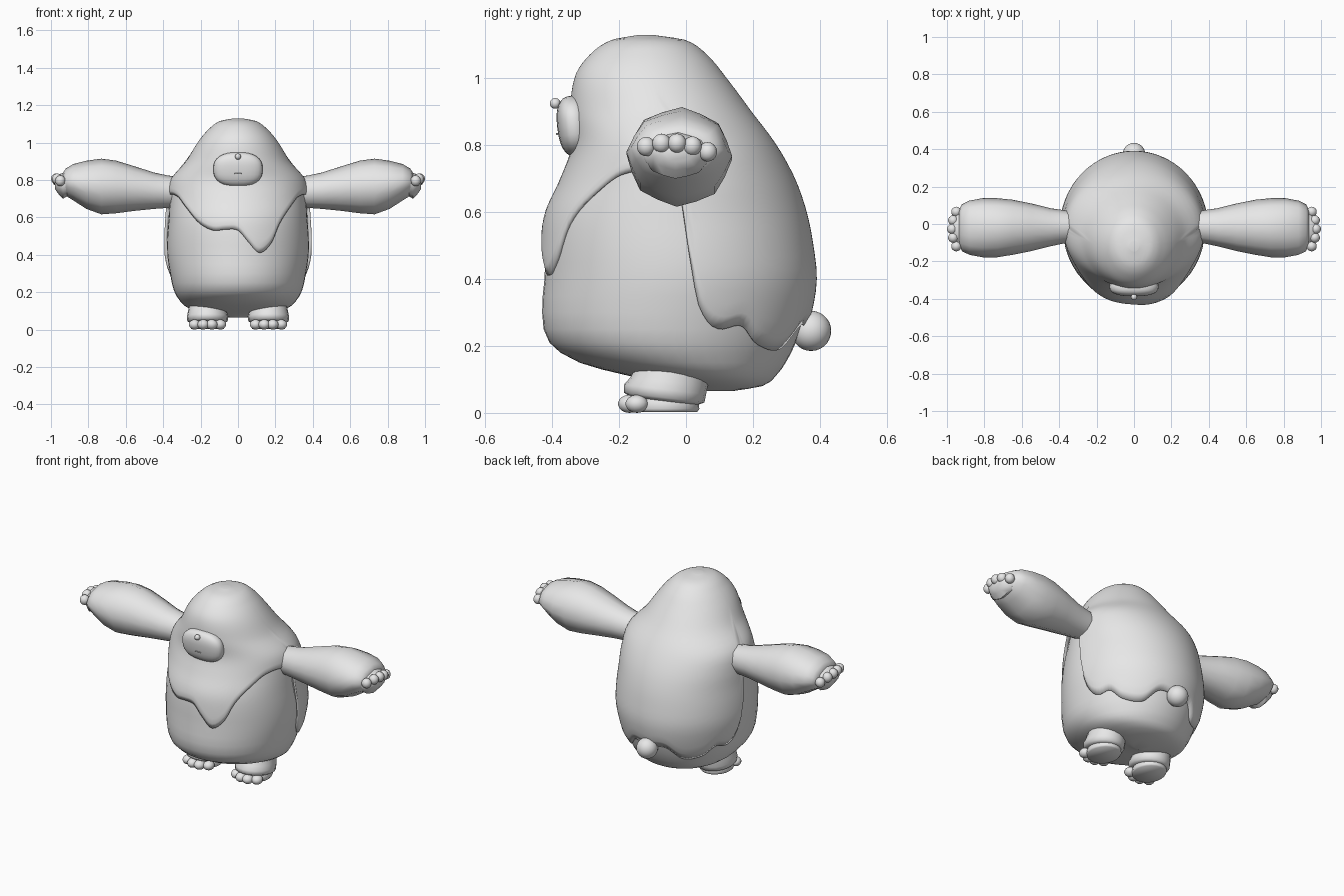
import bpy, bmesh, math
from mathutils import Vector

old = bpy.data.objects.get("Cube")
if old:
    bpy.data.objects.remove(old, do_unlink=True)

grey = bpy.data.materials.new("soft_grey")
grey.use_nodes = True
grey.diffuse_color = (0.8, 0.8, 0.8, 1)
grey.node_tree.nodes["Principled BSDF"].inputs["Base Color"].default_value = (0.8, 0.8, 0.8, 1)


def interp(table, t):
    """Smooth interpolation through rows (t, value, value...)."""
    n = len(table)
    t = min(max(t, table[0][0]), table[-1][0])
    i = max(k for k in range(n - 1) if table[k][0] <= t)
    a, b = table[i], table[i + 1]
    h = b[0] - a[0]
    u = (t - a[0]) / h

    def slope(k, c):
        p, q = table[max(k - 1, 0)], table[min(k + 1, n - 1)]
        return (q[c] - p[c]) / (q[0] - p[0])
    return [a[c] * (1 + 2 * u) * (1 - u) ** 2 + b[c] * u * u * (3 - 2 * u)
            + h * (slope(i, c) * u * (1 - u) ** 2 - slope(i + 1, c) * u * u * (1 - u))
            for c in range(1, len(a))]


def finish(name, bm, angle=60):
    bmesh.ops.recalc_face_normals(bm, faces=bm.faces)
    me = bpy.data.meshes.new(name)
    bm.to_mesh(me)
    bm.free()
    ob = bpy.data.objects.new(name, me)
    bpy.context.collection.objects.link(ob)
    me.materials.append(grey)
    bpy.ops.object.select_all(action="DESELECT")
    ob.select_set(True)
    bpy.context.view_layer.objects.active = ob
    bpy.ops.object.shade_smooth_by_angle(angle=math.radians(angle))
    return ob


def loft(name, rings, cap_start=True, cap_end=True, angle=60):
    bm = bmesh.new()
    rows = [[bm.verts.new(p) for p in ring] for ring in rings]
    n = len(rows[0])
    for r, s in zip(rows, rows[1:]):
        for i in range(n):
            j = (i + 1) % n
            bm.faces.new((r[i], r[j], s[j], s[i]))
    if cap_start:
        bm.faces.new(rows[0])
    if cap_end:
        bm.faces.new(rows[-1])
    return finish(name, bm, angle)


def ball(name, centre, size, power=1.0, tilt=0.0, seg=20):
    """Ellipsoid; power below 1 squares it off, tilt leans it about x."""
    bm = bmesh.new()
    bmesh.ops.create_uvsphere(bm, u_segments=seg, v_segments=seg // 2 + 2, radius=1)
    for v in bm.verts:
        p = Vector([math.copysign(abs(c) ** power, c) * s for c, s in zip(v.co, size)])
        y = p.y * math.cos(tilt) - p.z * math.sin(tilt)
        z = p.y * math.sin(tilt) + p.z * math.cos(tilt)
        v.co = Vector((p.x, y, z)) + Vector(centre)
    return finish(name, bm)


# Torso outline: height, half width, front y, back y
OUTLINE = [
    (0.065, 0.05, 0.02, 0.14), (0.08, 0.16, -0.02, 0.23), (0.11, 0.26, -0.17, 0.27),
    (0.15, 0.31, -0.32, 0.30), (0.21, 0.345, -0.41, 0.33), (0.30, 0.365, -0.432, 0.36),
    (0.40, 0.38, -0.425, 0.375), (0.50, 0.38, -0.42, 0.365), (0.60, 0.372, -0.405, 0.345),
    (0.70, 0.365, -0.36, 0.31), (0.80, 0.345, -0.325, 0.255), (0.90, 0.262, -0.33, 0.18),
    (1.00, 0.195, -0.315, 0.10), (1.06, 0.14, -0.27, 0.045), (1.10, 0.08, -0.205, -0.02),
    (1.113, 0.01, -0.13, -0.11)]


def torso_point(deg, z, grow):
    w, front, back = interp(OUTLINE, z)
    a = math.radians(deg)
    mid, depth = (front + back) / 2, (back - front) / 2
    lift = grow * max(0, (z - 0.9) / 0.213)
    return ((w + grow) * math.sin(a), mid - (depth + grow) * math.cos(a), z + lift)


# Body under the coat
STEPS = 48
levels = [0.065, 0.072, 0.08, 0.095, 0.11, 0.13, 0.15, 0.18, 0.21] + [0.25 + 0.05 * k for k in range(16)]
loft("body", [[torso_point(360 * i / STEPS, z, -0.002) for i in range(STEPS)] for z in levels])

# Hooded coat of hair with a wavy hem: angle from the front, hem height
SIDE = [(60, 0.71), (80, 0.72), (91, 0.68), (95, 0.48), (98, 0.36), (104, 0.28), (111, 0.25),
        (121, 0.26), (132, 0.205), (150, 0.19), (164, 0.26)]
HEM = ([(-180, 0.25)] + [(-a, z) for a, z in reversed(SIDE)]
       + [(-47, 0.65), (-33, 0.57), (-20, 0.53), (-10, 0.535), (0, 0.53), (8, 0.47), (17, 0.41),
          (27, 0.46), (35, 0.56), (47, 0.65)] + SIDE + [(180, 0.25)])
COLS, ROWS = 144, 36
coat_rings = []
for r in range(ROWS + 1):
    ring = []
    for c in range(COLS):
        deg = -180 + 360 * c / COLS
        hem = interp(HEM, deg)[0]
        z = hem + (1.113 - hem) * math.sin(r / ROWS * math.pi / 2)
        ring.append(torso_point(deg, z, 0.016 if r else 0.008))
    coat_rings.append(ring)
coat = loft("hair_coat", coat_rings, cap_start=False)
solid = coat.modifiers.new("thickness", "SOLIDIFY")
solid.thickness = 0.02
solid.offset = -1

# Face, nose and mouth
ball("face", (0, -0.335, 0.857), (0.132, 0.05, 0.091), 0.8, 0.12, 28)
ball("nose", (0, -0.391, 0.925), (0.016, 0.016, 0.016))
for s in (-1, 1):
    ball("mouth_side", (s * 0.009, -0.385, 0.834), (0.011, 0.004, 0.003), tilt=0.1, seg=10)

# Sleeves: distance out, bottom z, top z, front y, back y
ARM = [(0.28, 0.66, 0.81, -0.09, 0.06), (0.38, 0.65, 0.825, -0.105, 0.075),
       (0.45, 0.645, 0.84, -0.12, 0.085), (0.55, 0.635, 0.872, -0.145, 0.11),
       (0.65, 0.622, 0.903, -0.165, 0.13), (0.73, 0.616, 0.914, -0.178, 0.138),
       (0.81, 0.645, 0.903, -0.178, 0.138), (0.88, 0.69, 0.885, -0.165, 0.125),
       (0.92, 0.715, 0.862, -0.145, 0.105), (0.935, 0.735, 0.84, -0.115, 0.075)]


def oval(x, lo, hi, front, back, s, sides=16):
    pts = []
    for k in range(sides):
        a = 2 * math.pi * k / sides + 0.05
        r = 1 if k % 2 == 0 else 0.95
        pts.append((s * x, (front + back) / 2 + r * (back - front) / 2 * math.sin(a),
                    (lo + hi) / 2 + r * (hi - lo) / 2 * math.cos(a)))
    return pts


TOES = (-1.0, -0.5, 0.0, 0.5, 1.0)
for s, side in ((1, "left"), (-1, "right")):
    loft(side + "_sleeve", [oval(*row, s) for row in ARM])

    # Hand with a flat sloping palm and five finger tips
    palm = [(0.90, 0.72, 0.84), (0.935, 0.70, 0.838), (0.96, 0.725, 0.83), (0.978, 0.75, 0.815)]
    loft(side + "_hand", [oval(x, lo, hi, -0.145 + 0.02 * i, 0.09 - 0.02 * i, s)
                          for i, (x, lo, hi) in enumerate(palm)])
    for t in TOES:
        ball(side + "_finger", (s * (0.972 - 0.022 * t * t), -0.027 + 0.092 * t, 0.806 - 0.018 * t * t - 0.008 * t),
             (0.028, 0.028, 0.029), seg=14)

    # Leg cuff leaning back, foot and toes
    cx = s * 0.163
    cuff = []
    for z, rx, front, back in ((0.035, 0.09, -0.165, 0.035), (0.045, 0.108, -0.185, 0.055),
                               (0.07, 0.110, -0.185, 0.06), (0.095, 0.105, -0.165, 0.065),
                               (0.15, 0.095, -0.14, 0.07)):
        ring = []
        for k in range(20):
            a = 2 * math.pi * k / 20
            y = (front + back) / 2 + (back - front) / 2 * math.cos(a)
            ring.append((cx + rx * math.sin(a), y, z - 0.12 * (y + 0.06)))
        cuff.append(ring)
    loft(side + "_leg", cuff)
    sole = []
    for z, g in ((0.003, 0.94), (0.012, 1.0), (0.035, 0.97), (0.06, 0.8)):
        sole.append([(cx + 0.092 * g * math.sin(math.pi * k / 10),
                      -0.065 + 0.105 * g * math.cos(math.pi * k / 10), z) for k in range(20)])
    loft(side + "_foot", sole)
    for t in TOES[:4]:
        u = t + 0.25
        ball(side + "_toe", (cx + 0.092 * u, -0.172 + 0.045 * u * u, 0.027), (0.031, 0.034, 0.027), seg=14)

# Round tail
ball("tail", (0, 0.374, 0.245), (0.06, 0.06, 0.06), seg=24)
